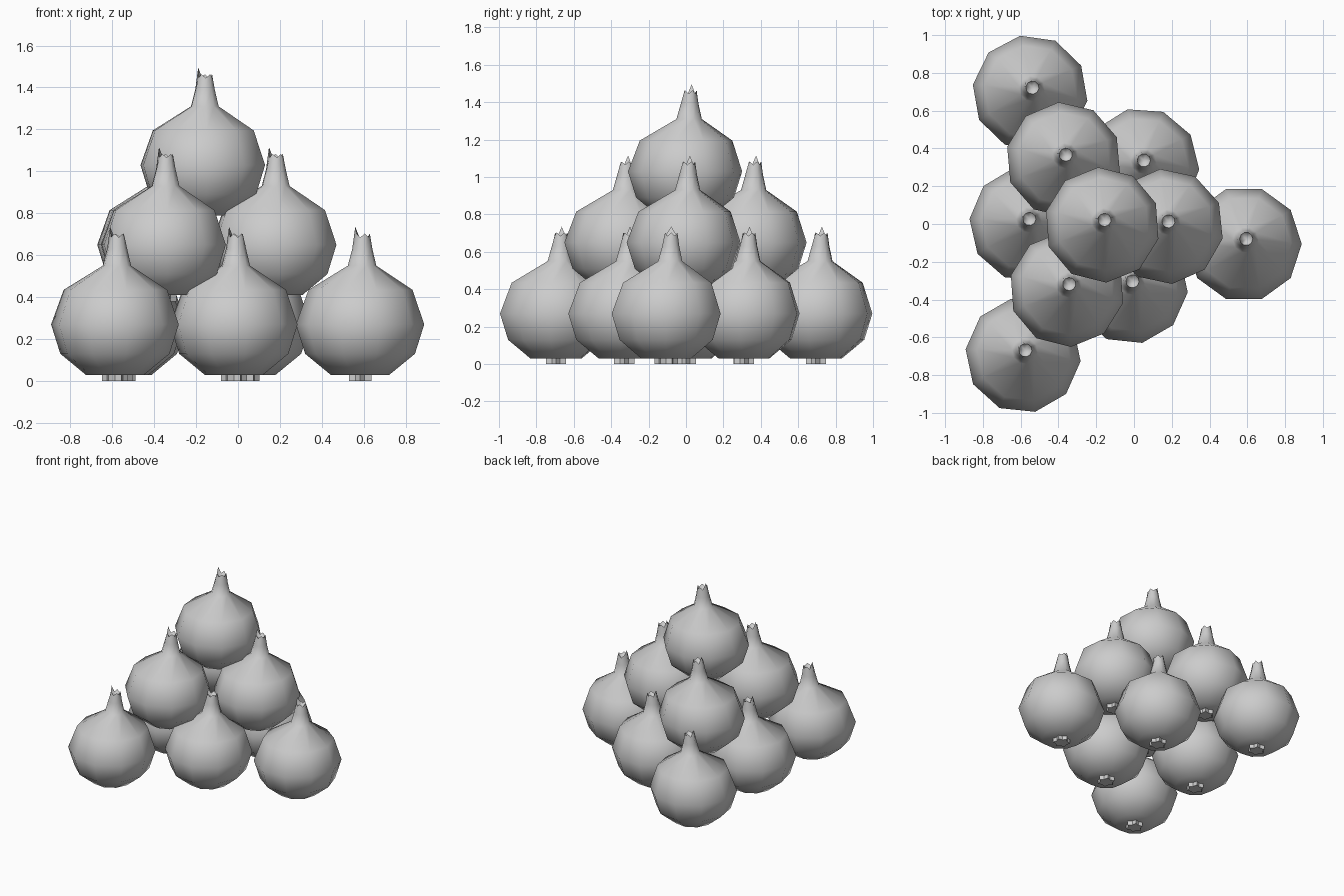
import bpy, bmesh, math
from mathutils import Vector

cube = bpy.data.objects.get("Cube")
if cube:
    bpy.data.objects.remove(cube)

skin = bpy.data.materials.new("grey skin")
skin.use_nodes = True
GREY = (0.6, 0.6, 0.6, 1)
skin.diffuse_color = GREY
skin.node_tree.nodes["Principled BSDF"].inputs["Base Color"].default_value = GREY

SIDES = 10
LEAN = Vector((0.012, 0.027))      # sideways drift of the neck
# body profile: radius, height, share of lean
PROFILE = [(0.14, 0.03, 0), (0.262, 0.13, 0), (0.306, 0.27, 0),
           (0.248, 0.435, 0.2), (0.068, 0.55, 0.8), (0.048, 0.63, 0.9)]


def ring(bm, radius, z, turn, lean=0.0, count=SIDES):
    verts = []
    for i in range(count):
        a = turn + math.tau * i / count
        verts.append(bm.verts.new((radius * math.cos(a) + LEAN.x * lean,
                                   radius * math.sin(a) + LEAN.y * lean, z)))
    return verts


def bridge(bm, low, high):
    n = len(low)
    return [bm.faces.new((low[i], low[(i + 1) % n], high[(i + 1) % n], high[i]))
            for i in range(n)]


def bulb(name, x, y, z, degrees):
    bm = bmesh.new()
    turn = math.radians(degrees)

    # rounded body and neck
    rings = [ring(bm, r, h, turn, s) for r, h, s in PROFILE]
    bm.faces.new(rings[0][::-1])

    # torn crown with alternating peaks, tallest on the side facing -x
    crown = ring(bm, 0.035, 0.685, turn, 1)
    for v in crown[::2]:
        v.co.z += 0.018
    min(crown, key=lambda v: v.co.x).co.z = 0.735
    rings.append(crown)
    for low, high in zip(rings, rings[1:]):
        bridge(bm, low, high)

    # hollow inside the crown
    pit = bm.verts.new((LEAN.x, LEAN.y, 0.65))
    for i in range(SIDES):
        bm.faces.new((crown[i], crown[(i + 1) % SIDES], pit))

    # star-shaped root disc
    count = 12
    foot, top = (ring(bm, 0.062, h, turn, 0, count) for h in (0, 0.035))
    for v in foot[::2] + top[::2]:
        v.co.x *= 0.7
        v.co.y *= 0.7
    bridge(bm, foot, top)
    bm.faces.new(foot[::-1])

    for f in bm.faces:
        f.smooth = True
    # keep the crown rim and root edges crisp
    for e in bm.edges:
        rim = all(v in crown for v in e.verts)
        root = all(v in foot or v in top for v in e.verts)
        e.smooth = not (rim or root)

    mesh = bpy.data.meshes.new(name)
    bm.to_mesh(mesh)
    bm.free()
    mesh.materials.append(skin)
    obj = bpy.data.objects.new(name, mesh)
    obj.location = (x, y, z)
    bpy.context.collection.objects.link(obj)


# three stacked layers: x, y and turn of each bulb
LAYERS = {
    "bottom": [(-0.55, 0.695, 28), (-0.566, 0.0, 31), (-0.587, -0.695, 30),
               (0.04, 0.31, 32), (-0.02, -0.33, 30), (0.582, -0.106, 0)],
    "middle": [(-0.373, 0.34, 23), (-0.355, -0.345, 22), (0.17, -0.013, 24)],
    "top": [(-0.168, -0.005, 22)],
}
for level, (layer, spots) in enumerate(LAYERS.items()):
    for i, (x, y, turn) in enumerate(spots, 1):
        bulb(f"{layer}_bulb_{i}", x, y, level * 0.38, turn)
